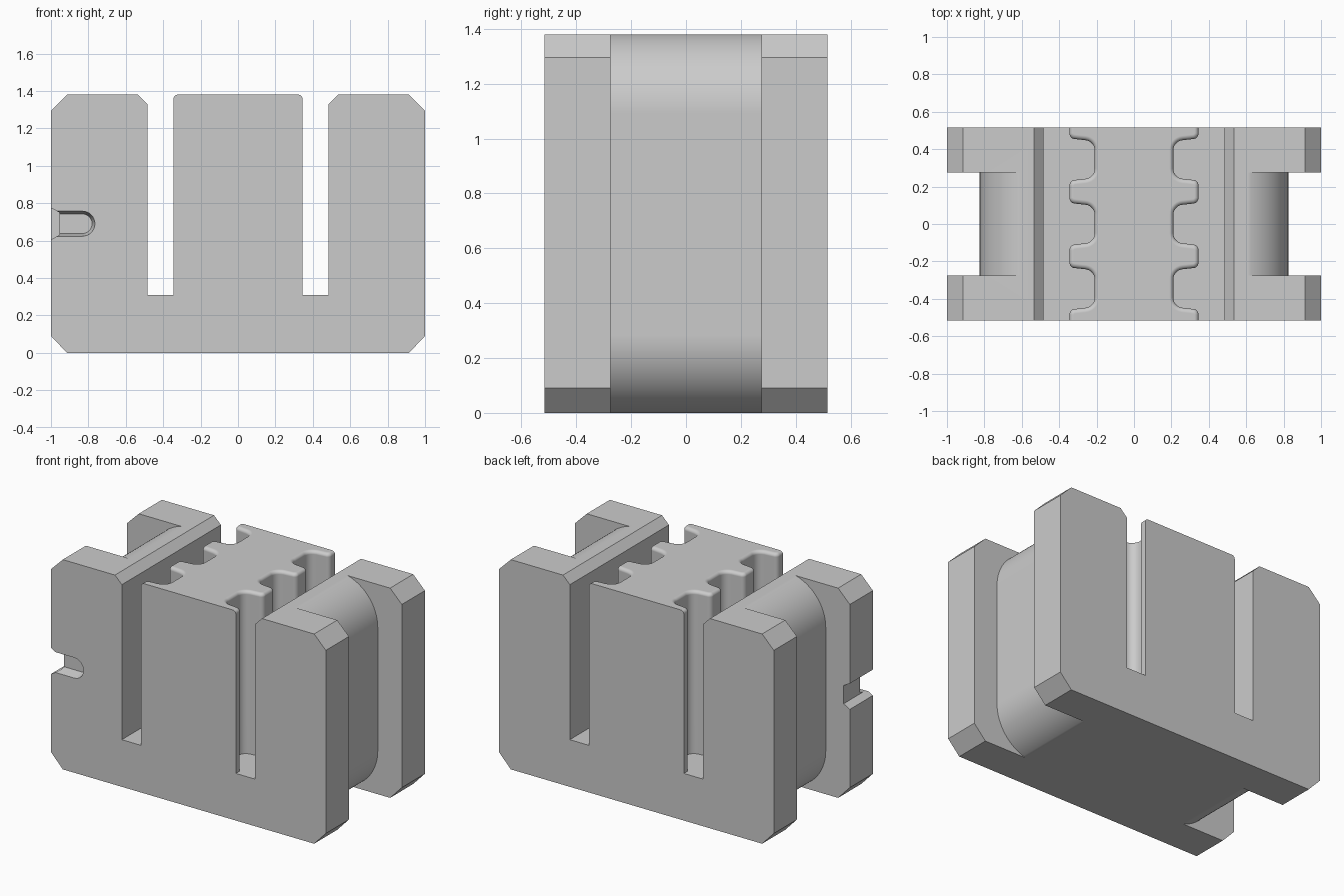
import bpy
import bmesh
from math import sin, cos, tan, radians
from mathutils import Vector

if "Cube" in bpy.data.objects:
    bpy.data.objects.remove(bpy.data.objects["Cube"], do_unlink=True)

HEIGHT, DEPTH = 1.38, 0.515
MID = HEIGHT / 2

grey = bpy.data.materials.new("plain grey")
grey.use_nodes = True
grey.diffuse_color = (0.6, 0.6, 0.6, 1)
grey.node_tree.nodes["Principled BSDF"].inputs["Base Color"].default_value = (0.6, 0.6, 0.6, 1)


def loft(name, loops):
    """Closed solid through equal-length loops of 3D points."""
    bm = bmesh.new()
    rings = [[bm.verts.new(p) for p in loop] for loop in loops]
    n = len(rings[0])
    for a, b in zip(rings, rings[1:]):
        for i in range(n):
            j = (i + 1) % n
            bm.faces.new((a[i], a[j], b[j], b[i]))
    bm.faces.new(rings[0][::-1])
    bm.faces.new(rings[-1])
    bmesh.ops.recalc_face_normals(bm, faces=bm.faces)
    mesh = bpy.data.meshes.new(name)
    bm.to_mesh(mesh)
    bm.free()
    mesh.materials.append(grey)
    obj = bpy.data.objects.new(name, mesh)
    bpy.context.collection.objects.link(obj)
    return obj


def prism(name, profile, y0, y1):
    """Extrude an x-z profile along y."""
    return loft(name, [[(x, y, z) for x, z in profile] for y in (y0, y1)])


def mirrored(points):
    return points + [(-x, v) for x, v in reversed(points)]


def rounded(corners, steps=7):
    """Open polyline with a fillet radius at each (x, y, radius) corner."""
    pts = [Vector(c[:2]) for c in corners]
    out = []
    for i, (p, c) in enumerate(zip(pts, corners)):
        r = c[2]
        if r == 0:
            out.append(tuple(p))
            continue
        a = (pts[i - 1] - p).normalized()
        b = (pts[i + 1] - p).normalized()
        half = a.angle(b) / 2
        centre = p + (a + b).normalized() * r / sin(half)
        reach = r / tan(half)
        u = (p + a * reach - centre).normalized()
        w = (p + b * reach - centre).normalized()
        out += [tuple(centre + u.slerp(w, k / steps) * r) for k in range(steps + 1)]
    return out


def combine(target, other, operation):
    mod = target.modifiers.new(operation.lower(), "BOOLEAN")
    mod.operation, mod.solver, mod.object = operation, "EXACT", other
    bpy.context.view_layer.objects.active = target
    bpy.ops.object.modifier_apply(modifier=mod.name)
    bpy.data.objects.remove(other, do_unlink=True)


# Outer U-shaped block with chamfered corners
half_profile = [(0.915, 0), (1, 0.09), (1, 1.295), (0.915, HEIGHT),
                (0.535, HEIGHT), (0.485, 1.33), (0.485, 0.31)]
body = prism("slotted_block", mirrored(half_profile), -DEPTH, DEPTH)


# Central column with three flutes on each side and a rounded top rim
def column_outline(d):
    tip, root = 0.345 - d, 0.21 - d
    corners = [(tip, -DEPTH, 0)]
    for c in (-0.345, 0, 0.345):
        mouth_half, root_half = 0.1125 + d, 0.0975 + d
        corners += [(tip, c - mouth_half, 0.03 - d), (root, c - root_half, 0.055 + d),
                    (root, c + root_half, 0.055 + d), (tip, c + mouth_half, 0.03 - d)]
    corners.append((tip, DEPTH, 0))
    return mirrored(rounded(corners))


RIM = 0.022
levels = [(0, 0.2)]
for k in range(6):
    a = radians(90 * k / 5)
    levels.append((RIM * (1 - cos(a)), HEIGHT - RIM + RIM * sin(a)))
column = loft("fluted_column", [[(x, y, z) for x, y in column_outline(d)] for d, z in levels])
combine(body, column, "UNION")

# Wide rounded groove across each end
arc = []
for k in range(21):
    a = radians(75 * (1 - k / 20))
    arc.append((0.53 + 0.295 * cos(a), 1.095 + 0.285 * sin(a) / sin(radians(75))))
arc += [(x, HEIGHT - z) for x, z in reversed(arc)]
groove = arc + [(arc[0][0], -0.1), (1.2, -0.1), (1.2, HEIGHT + 0.1), (arc[0][0], HEIGHT + 0.1)]
for side in (-1, 1):
    cutter = prism("groove_cutter", [(side * x, z) for x, z in groove], -0.275, 0.275)
    combine(body, cutter, "DIFFERENCE")


# Shallow round-ended keyway on the front
def keyway(r, y):
    ends = [(-1.1, -r)]
    for k in range(17):
        a = radians(-90 + 180 * k / 16)
        ends.append((-0.832 + r * cos(a), r * sin(a)))
    ends.append((-1.1, r))
    return [(x, y, MID + z) for x, z in ends]


cutter = loft("keyway_cutter", [keyway(0.067, -0.6), keyway(0.067, -DEPTH), keyway(0.052, -0.445)])
combine(body, cutter, "DIFFERENCE")

# Flared notch through the front flange end
notch = [(-1.045, MID - 0.11), (-0.955, MID - 0.06), (-0.955, MID + 0.06), (-1.045, MID + 0.11)]
combine(body, prism("notch_cutter", notch, -0.6, -0.25), "DIFFERENCE")

# Smooth curved areas, crisp edges
bpy.ops.object.select_all(action="DESELECT")
body.select_set(True)
bpy.context.view_layer.objects.active = body
bpy.ops.object.shade_smooth_by_angle(angle=radians(30))
weighted = body.modifiers.new("weighted_normals", "WEIGHTED_NORMAL")
weighted.keep_sharp = True
